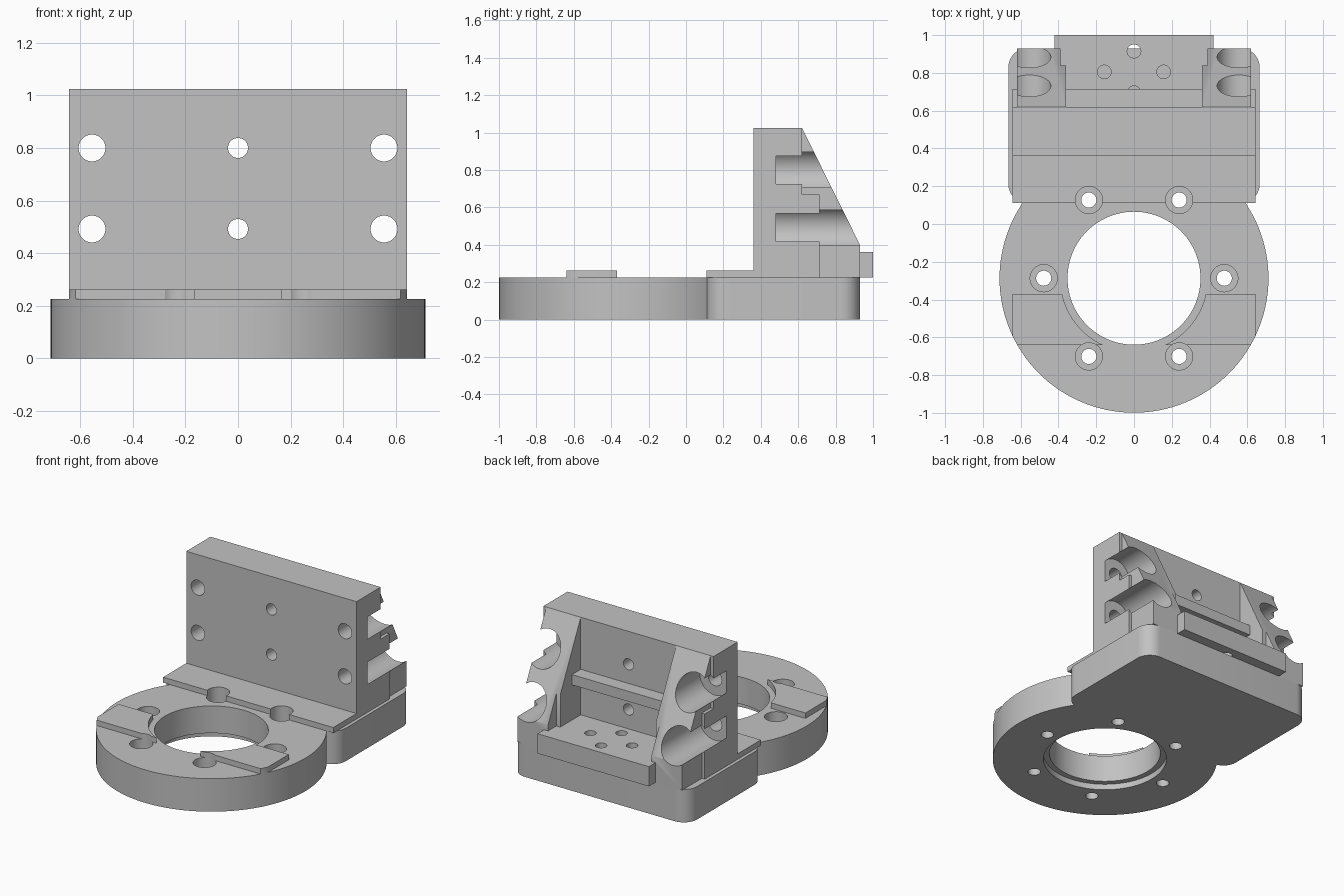
import bpy, bmesh, math
from mathutils import Matrix, Vector

if "Cube" in bpy.data.objects:
    bpy.data.objects.remove(bpy.data.objects["Cube"], do_unlink=True)

grey = bpy.data.materials.new("plain_grey")
grey.use_nodes = True
grey.diffuse_color = (0.54, 0.54, 0.54, 1)
grey.node_tree.nodes["Principled BSDF"].inputs["Base Color"].default_value = grey.diffuse_color

TOP = 0.225       # top of the base
RING_Y = -0.287   # centre of the ring
SIDES = (-1, 1)


def make(name, bm):
    bmesh.ops.recalc_face_normals(bm, faces=bm.faces[:])
    mesh = bpy.data.meshes.new(name)
    bm.to_mesh(mesh)
    bm.free()
    mesh.materials.append(grey)
    ob = bpy.data.objects.new(name, mesh)
    bpy.context.scene.collection.objects.link(ob)
    return ob


def box(name, x, y, z, corner=0):
    bm = bmesh.new()
    bmesh.ops.create_cube(bm, size=1)
    for v in bm.verts:
        v.co = Vector([(lo + hi) / 2 + c * (hi - lo) for c, (lo, hi) in zip(v.co, (x, y, z))])
    if corner:
        upright = [e for e in bm.edges if abs(e.verts[0].co.z - e.verts[1].co.z) > 0.01]
        bmesh.ops.bevel(bm, geom=upright, offset=corner, segments=10, profile=0.5, affect='EDGES')
    return make(name, bm)


def rod(name, x, y, z, radius, sides=40):
    """Cylinder along whichever of y or z is given as a range."""
    bm = bmesh.new()
    along_y = isinstance(y, tuple)
    lo, hi = y if along_y else z
    bmesh.ops.create_cone(bm, cap_ends=True, segments=sides, radius1=radius,
                          radius2=radius, depth=hi - lo)
    mid = (lo + hi) / 2
    if along_y:
        m = Matrix.Translation((x, mid, z)) @ Matrix.Rotation(math.pi / 2, 4, 'X')
    else:
        m = Matrix.Translation((x, y, mid))
    bm.transform(m)
    return make(name, bm)


def prism(name, profile, x0, x1):
    """Side profile of (y, z) points pulled along x."""
    bm = bmesh.new()
    face = bm.faces.new([bm.verts.new((x0, y, z)) for y, z in profile])
    new = bmesh.ops.extrude_face_region(bm, geom=[face])["geom"]
    bmesh.ops.translate(bm, vec=(x1 - x0, 0, 0),
                        verts=[g for g in new if isinstance(g, bmesh.types.BMVert)])
    return make(name, bm)


def combine(ob, other, operation='DIFFERENCE'):
    mod = ob.modifiers.new("combine", 'BOOLEAN')
    mod.operation, mod.solver, mod.object = operation, 'EXACT', other
    bpy.context.view_layer.update()
    result = bpy.data.meshes.new_from_object(ob.evaluated_get(bpy.context.evaluated_depsgraph_get()))
    ob.modifiers.clear()
    ob.data = result
    bpy.data.objects.remove(other, do_unlink=True)


# Base: ring joined to a round-cornered block
base = rod("base", 0, RING_Y, (0, TOP), 0.712, 128)
combine(base, box("block", (-0.665, 0.665), (0.11, 0.93), (0, TOP), 0.1), 'UNION')
combine(base, rod("bore", 0, RING_Y, (-0.1, 0.4), 0.352, 96))
combine(base, rod("bore_recess", 0, RING_Y, (-0.1, 0.04), 0.39, 96))

# Raised pads on the ring
pads = []
for s, side in zip(SIDES, ("right", "left")):
    pad = box(side + "_pad", sorted((s * 0.1, s * 0.642)), (-0.64, -0.37), (TOP, 0.262))
    combine(pad, rod("pad_relief", 0, RING_Y, (0.1, 0.4), 0.39, 96))
    combine(pad, rod("pad_rim", 0, RING_Y, (0.1, 0.4), 0.712, 128), 'INTERSECT')
    pads.append(pad)

# Bracket: foot, upright plate and ledge in one profile
bracket = prism("bracket", [(0.11, TOP), (0.715, TOP), (0.715, 0.67), (0.62, 0.67),
                            (0.62, 1.025), (0.36, 1.025), (0.36, 0.262), (0.11, 0.262)],
                -0.642, 0.642)
combine(bracket, box("pocket", (-0.36, 0.36), (0.62, 0.8), (0.36, 0.6)))

# Sloping gussets, stepped on their inner faces
for s in SIDES:
    gusset = prism("gusset", [(0.5, TOP), (0.93, TOP), (0.93, 0.4), (0.62, 1.025), (0.5, 1.0)],
                   s * 0.36, s * 0.62)
    combine(gusset, box("gusset_step", (-0.39, 0.39), (0.84, 1.1), (0.1, 1.1)))
    combine(bracket, gusset, 'UNION')

# Rear floor with its overhanging lip
combine(bracket, box("floor", (-0.42, 0.42), (0.6, 1.0), (TOP, 0.36)), 'UNION')
for x, y in ((-0.157, 0.805), (0.157, 0.805), (0, 0.915), (0, 0.695)):
    combine(bracket, rod("floor_hole", x, y, (0.1, 0.45), 0.036))

# Screw holes through the upright plate
for z in (0.8, 0.492):
    combine(bracket, rod("middle_hole", 0, (0.2, 0.68), z, 0.038))
    for s in SIDES:
        combine(bracket, rod("outer_hole", s * 0.555, (0.2, 0.6), z, 0.051))
        combine(bracket, rod("outer_recess", s * 0.555, (0.48, 1.2), z, 0.115, 64))

# Six counterbored holes around the ring
for i in range(6):
    a = i * math.pi / 3
    x, y = 0.478 * math.cos(a), RING_Y + 0.478 * math.sin(a)
    combine(base, rod("ring_hole", x, y, (-0.1, 0.3), 0.04))
    combine(base, rod("ring_recess", x, y, (0.1, 0.4), 0.072))
    if y > 0:
        combine(bracket, rod("foot_notch", x, y, (0.1, 0.4), 0.072))
    else:
        for pad in pads:
            if pad.name.startswith("left") == (x > 0):
                combine(pad, rod("pad_notch", x, y, (0.1, 0.4), 0.072))

# Smooth round walls, sharp edges
bpy.ops.object.select_all(action='DESELECT')
for ob in [base, bracket] + pads:
    ob.select_set(True)
    bpy.context.view_layer.objects.active = ob
bpy.ops.object.shade_smooth_by_angle(angle=math.radians(30))
